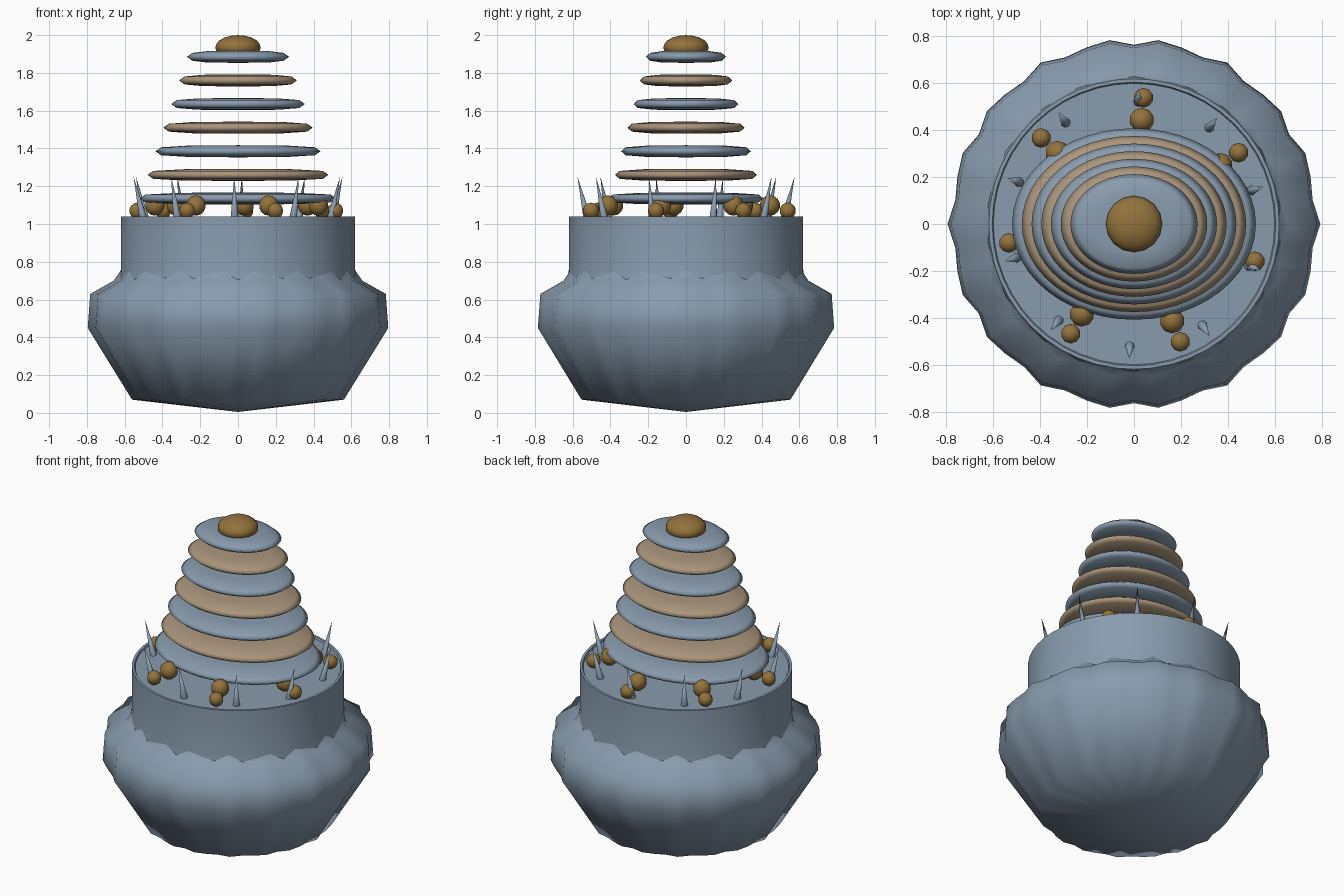
import bpy, bmesh, math
from mathutils import Vector

if "Cube" in bpy.data.objects:
    bpy.data.objects.remove(bpy.data.objects["Cube"])


def material(name, rgb):
    m = bpy.data.materials.new(name)
    m.diffuse_color = (*rgb, 1)
    m.use_nodes = True
    m.node_tree.nodes["Principled BSDF"].inputs["Base Color"].default_value = m.diffuse_color
    return m


BLUE = material("slate blue", (0.25, 0.33, 0.42))
TAN = material("tan", (0.40, 0.30, 0.20))
GOLD = material("bronze gold", (0.29, 0.17, 0.045))


def finish(bm, name, mat, angle=180):
    bmesh.ops.recalc_face_normals(bm, faces=bm.faces[:])
    me = bpy.data.meshes.new(name)
    bm.to_mesh(me)
    bm.free()
    ob = bpy.data.objects.new(name, me)
    bpy.context.collection.objects.link(ob)
    me.materials.append(mat)
    bpy.ops.object.select_all(action='DESELECT')
    ob.select_set(True)
    bpy.context.view_layer.objects.active = ob
    bpy.ops.object.shade_smooth_by_angle(angle=math.radians(angle))
    return ob


def lathe(name, profile, mat, segs=48, sy=1.0, lobes=0, amp=0.0, z0=0.0, angle=180):
    """Spin (radius, z) points; lobes ripple the radius. Radius 0 is a pole."""
    bm = bmesh.new()
    rings = []
    for r, z in profile:
        if r == 0:
            rings.append([bm.verts.new((0, 0, z + z0))] * segs)
            continue
        ring = []
        for i in range(segs):
            a = 2 * math.pi * i / segs
            q = r * (1 + amp * math.cos(lobes * a))
            ring.append(bm.verts.new((q * math.cos(a), q * math.sin(a) * sy, z + z0)))
        rings.append(ring)
    for lo, hi in zip(rings, rings[1:]):
        for i in range(segs):
            j = (i + 1) % segs
            bm.faces.new(list(dict.fromkeys((lo[i], lo[j], hi[j], hi[i]))))
    return finish(bm, name, mat, angle)


def ball(name, pos, r, mat, segs=10, rings=7, sz=1.0):
    bm = bmesh.new()
    bmesh.ops.create_uvsphere(bm, u_segments=segs, v_segments=rings, radius=r)
    for v in bm.verts:
        v.co = Vector((v.co.x, v.co.y, v.co.z * sz)) + Vector(pos)
    return finish(bm, name, mat)


def polar(r, deg, z):
    a = math.radians(deg)
    return Vector((r * math.cos(a), r * math.sin(a), z))


# scalloped pot body
lathe("pot_body", [(0, 0.005), (0.55, 0.07), (0.78, 0.45), (0.767, 0.63),
                   (0.645, 0.70), (0.605, 0.76)], BLUE, lobes=18, amp=0.02, angle=60)
# neck with a thin rim and a slightly sunken platform
lathe("neck", [(0.63, 0.70), (0.62, 0.76), (0.62, 1.04), (0.605, 1.04),
               (0.60, 1.03), (0, 1.035)], BLUE, angle=40)

# floating oval discs, alternating colours
for k in range(7):
    r = 0.52 - 0.0415 * k
    half = [(0, -0.032), (0.6 * r, -0.030), (r - 0.03, -0.021), (r, 0),
            (r - 0.03, 0.021), (0.6 * r, 0.030), (0, 0.032)]
    lathe(f"disc_{k + 1}", half, TAN if k % 2 else BLUE, sy=0.785,
          z0=1.135 + 0.125 * k)

# finial dome
ball("finial", (0, 0, 1.935), 0.12, GOLD, 16, 10, 0.54)

# seven pairs of beads around the platform
for k in range(7):
    a = 34.3 + 360 / 7 * k
    ball(f"small_bead_{k + 1}", polar(0.54, a, 1.07), 0.043, GOLD)
    ball(f"large_bead_{k + 1}", polar(0.445, a, 1.098), 0.054, GOLD)

# ten spikes leaning outward
for k in range(10):
    a = 16 + 36 * k
    base, tip = polar(0.522, a, 1.03), polar(0.575, a, 1.25)
    bm = bmesh.new()
    bmesh.ops.create_cone(bm, cap_ends=True, segments=8, radius1=0.021,
                          radius2=0.0, depth=(tip - base).length)
    rot = (tip - base).to_track_quat('Z', 'Y')
    for v in bm.verts:
        v.co = rot @ v.co + (base + tip) / 2
    bmesh.ops.remove_doubles(bm, verts=bm.verts[:], dist=1e-5)
    finish(bm, f"spike_{k + 1}", BLUE, 60)
